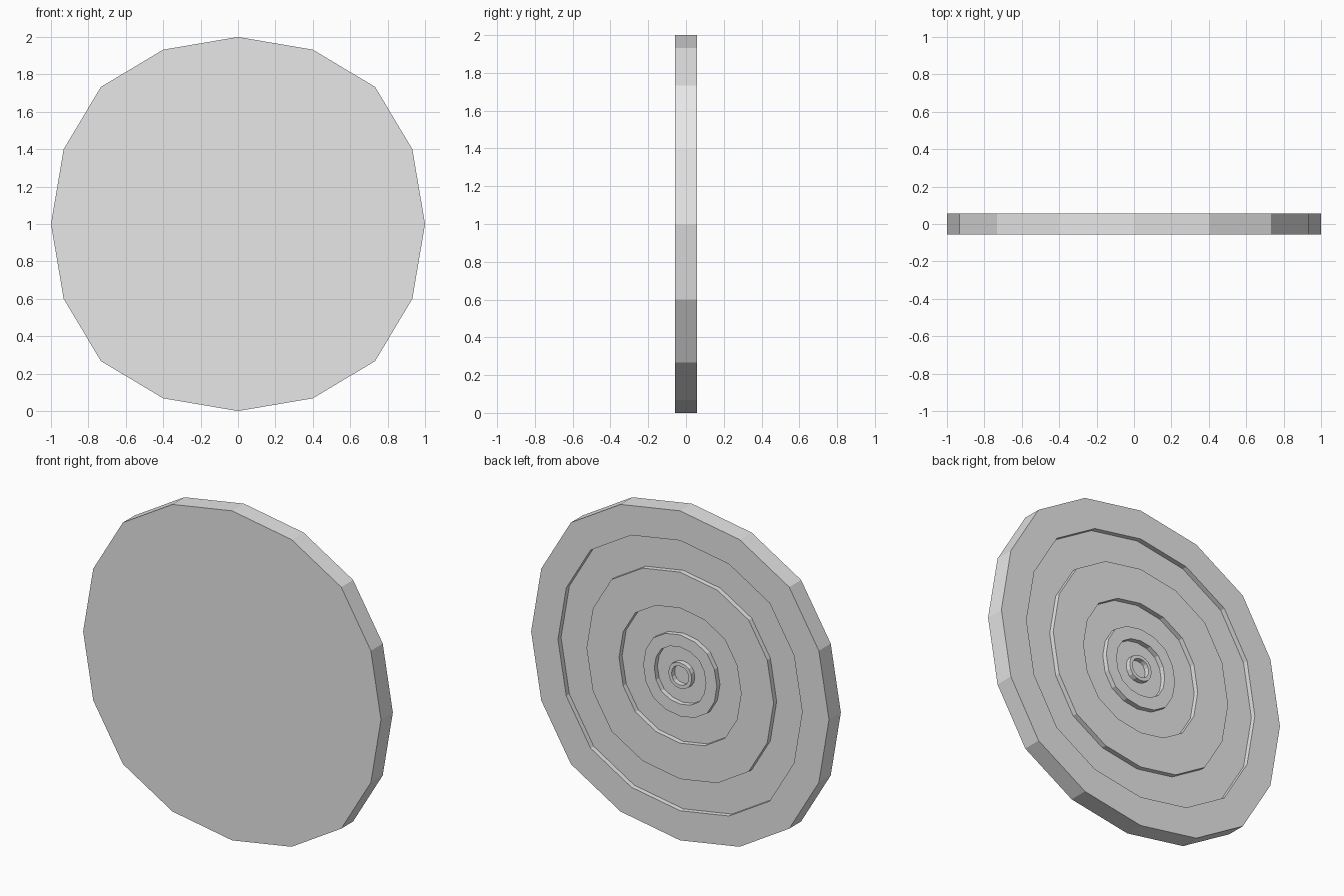
import bpy
import bmesh

cube = bpy.data.objects.get("Cube")
if cube:
    bpy.data.objects.remove(cube, do_unlink=True)

HALF = 0.057              # half the thickness
FLOOR = HALF - 0.03       # floor of the grooves in the back

# Plain grey material
grey = bpy.data.materials.new("light_grey")
grey.use_nodes = True
colour = (0.8, 0.8, 0.8, 1.0)
grey.diffuse_color = colour
grey.node_tree.nodes["Principled BSDF"].inputs["Base Color"].default_value = colour

# Sixteen-sided outline: one quarter turned four times
quarter = [(1, 0), (0.932, 0.4), (0.733, 0.733), (0.4, 0.932)]
outline = []
for turn in range(4):
    outline += quarter
    quarter = [(-z, x) for x, z in quarter]

# Profile from the front edge over the rim, then in across the back
profile = [(1, -HALF), (1, HALF)]
grooves = [(0.82, 0.628), (0.41, 0.247), (0.173, 0.078)]
for outer, inner in grooves:
    profile += [(outer, HALF), (outer, FLOOR), (inner, FLOOR), (inner, HALF)]
profile += [(0.057, HALF), (0.057, FLOOR)]    # central hollow

# Disc with ring grooves
bm = bmesh.new()
loops = [[bm.verts.new((x * r, y, z * r + 1)) for x, z in outline]
         for r, y in profile]
count = len(outline)
for a, b in zip(loops, loops[1:]):
    for i in range(count):
        j = (i + 1) % count
        bm.faces.new((a[i], a[j], b[j], b[i]))
bm.faces.new(loops[0])       # flat front
bm.faces.new(loops[-1])      # floor of the central hollow
bmesh.ops.recalc_face_normals(bm, faces=bm.faces)

mesh = bpy.data.meshes.new("grooved_disc")
bm.to_mesh(mesh)
bm.free()
mesh.materials.append(grey)
disc = bpy.data.objects.new("grooved_disc", mesh)
bpy.context.collection.objects.link(disc)
